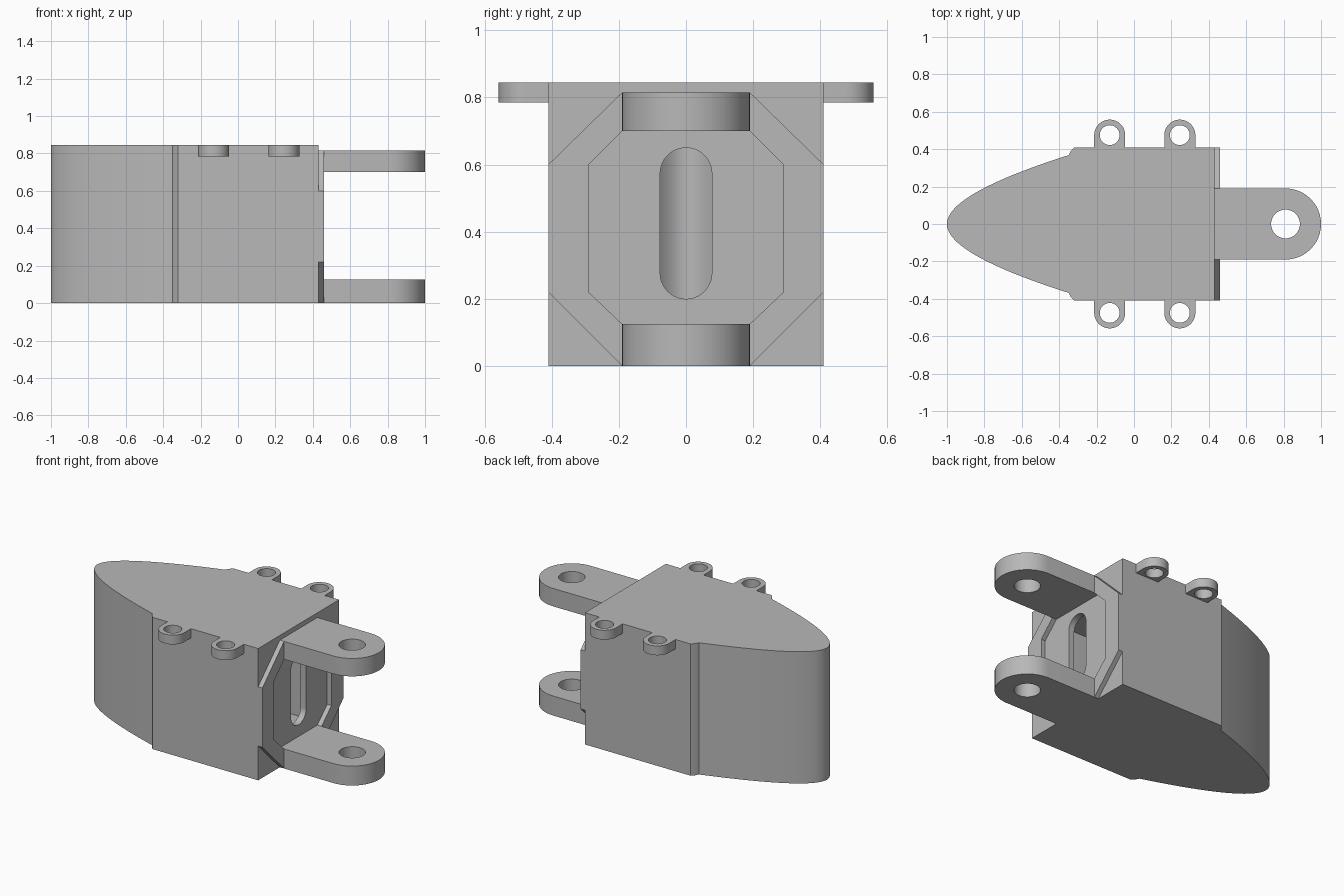
import bpy, bmesh, math
from mathutils import Vector

cube = bpy.data.objects.get("Cube")
if cube:
    bpy.data.objects.remove(cube, do_unlink=True)

grey = bpy.data.materials.new("light grey")
grey.use_nodes = True
grey.diffuse_color = (0.48, 0.48, 0.48, 1)
grey.node_tree.nodes["Principled BSDF"].inputs["Base Color"].default_value = (0.48, 0.48, 0.48, 1)


def prism(name, outline, lo, hi, axis="z"):
    """Extrude a flat outline: (x, y) along z, or (y, z) along x."""
    bm = bmesh.new()
    place = (lambda p: Vector((p[0], p[1], lo))) if axis == "z" else (lambda p: Vector((lo, p[0], p[1])))
    face = bm.faces.new([bm.verts.new(place(p)) for p in outline])
    grown = bmesh.ops.extrude_face_region(bm, geom=[face])["geom"]
    step = Vector((0, 0, hi - lo)) if axis == "z" else Vector((hi - lo, 0, 0))
    bmesh.ops.translate(bm, vec=step, verts=[v for v in grown if isinstance(v, bmesh.types.BMVert)])
    bmesh.ops.recalc_face_normals(bm, faces=bm.faces)
    mesh = bpy.data.meshes.new(name)
    bm.to_mesh(mesh)
    bm.free()
    mesh.materials.append(grey)
    obj = bpy.data.objects.new(name, mesh)
    bpy.context.collection.objects.link(obj)
    return obj


def activate(obj):
    bpy.ops.object.select_all(action="DESELECT")
    obj.select_set(True)
    bpy.context.view_layer.objects.active = obj


def cut(obj, cutter):
    mod = obj.modifiers.new("cut", "BOOLEAN")
    mod.operation, mod.solver, mod.object = "DIFFERENCE", "EXACT", cutter
    activate(obj)
    bpy.ops.object.modifier_apply(modifier=mod.name)
    bpy.data.objects.remove(cutter, do_unlink=True)


def smooth(obj):
    activate(obj)
    bpy.ops.object.shade_smooth_by_angle(angle=math.radians(30))


def arc(cx, cy, r, start, end, n=24):
    angles = [math.radians(start + (end - start) * i / n) for i in range(n + 1)]
    return [(cx + r * math.cos(a), cy + r * math.sin(a)) for a in angles]


def circle(cx, cy, r):
    return arc(cx, cy, r, 0, 360, 40)[:-1]


def octagon(wide, narrow, z):
    half = [(narrow, z[0]), (wide, z[1]), (wide, z[2]), (narrow, z[3])]
    return half + [(-y, h) for y, h in reversed(half)]


# Body outline: rounded nose flaring into straight sides
HEIGHT, HALF, BACK = 0.845, 0.41, 0.43
side = []
for i in range(1, 25):
    t = 0.65 * (i / 24) ** 2
    side.append((t - 1, 0.40 * math.sqrt(t) + 0.07 * t))
side += [(-0.338, 0.39), (-0.32, HALF)]


def body_outline(sx, sy, back):
    half = [(x * sx, y * sy) for x, y in side] + [(back, HALF * sy)]
    return [(-sx, 0)] + half + [(x, -y) for x, y in reversed(half)]


# Hollow body with a slot in its end wall
body = prism("body", body_outline(1, 1, BACK), 0, HEIGHT)
cut(body, prism("cavity", body_outline(0.95, 0.88, BACK - 0.04), 0.05, HEIGHT - 0.05))
slot = arc(0, 0.573, 0.077, 0, 180) + arc(0, 0.277, 0.077, 180, 360)
cut(body, prism("slot", slot, BACK - 0.1, BACK + 0.1, "x"))
smooth(body)

# Raised octagonal frame around the slot
frame = prism("end_frame", octagon(HALF, 0.19, (0, 0.22, 0.6, 0.815)), BACK, 0.46, "x")
cut(frame, prism("frame_opening", octagon(0.29, 0.19, (0.125, 0.22, 0.6, 0.7)), BACK - 0.1, 0.6, "x"))

# Hinge lugs, lower and upper
for name, lo, hi in (("lower_lug", 0, 0.125), ("upper_lug", 0.7, 0.815)):
    lug = prism(name, [(0.46, -0.19)] + arc(0.81, 0, 0.19, -90, 90) + [(0.46, 0.19)], lo, hi)
    cut(lug, prism("lug_hole", circle(0.81, 0, 0.077), lo - 0.1, hi + 0.1))
    smooth(lug)

# Screw ears along both top edges
for s, label in ((-1, "front"), (1, "back")):
    for x, place in ((-0.13, "nose"), (0.245, "hinge")):
        outline = [(x + 0.083, s * HALF)] + arc(x, s * 0.475, 0.083, 0, s * 180) + [(x - 0.083, s * HALF)]
        ear = prism(f"{label}_{place}_ear", outline, 0.785, HEIGHT)
        cut(ear, prism("ear_hole", circle(x, s * 0.475, 0.053), 0.7, 0.9))
        smooth(ear)
